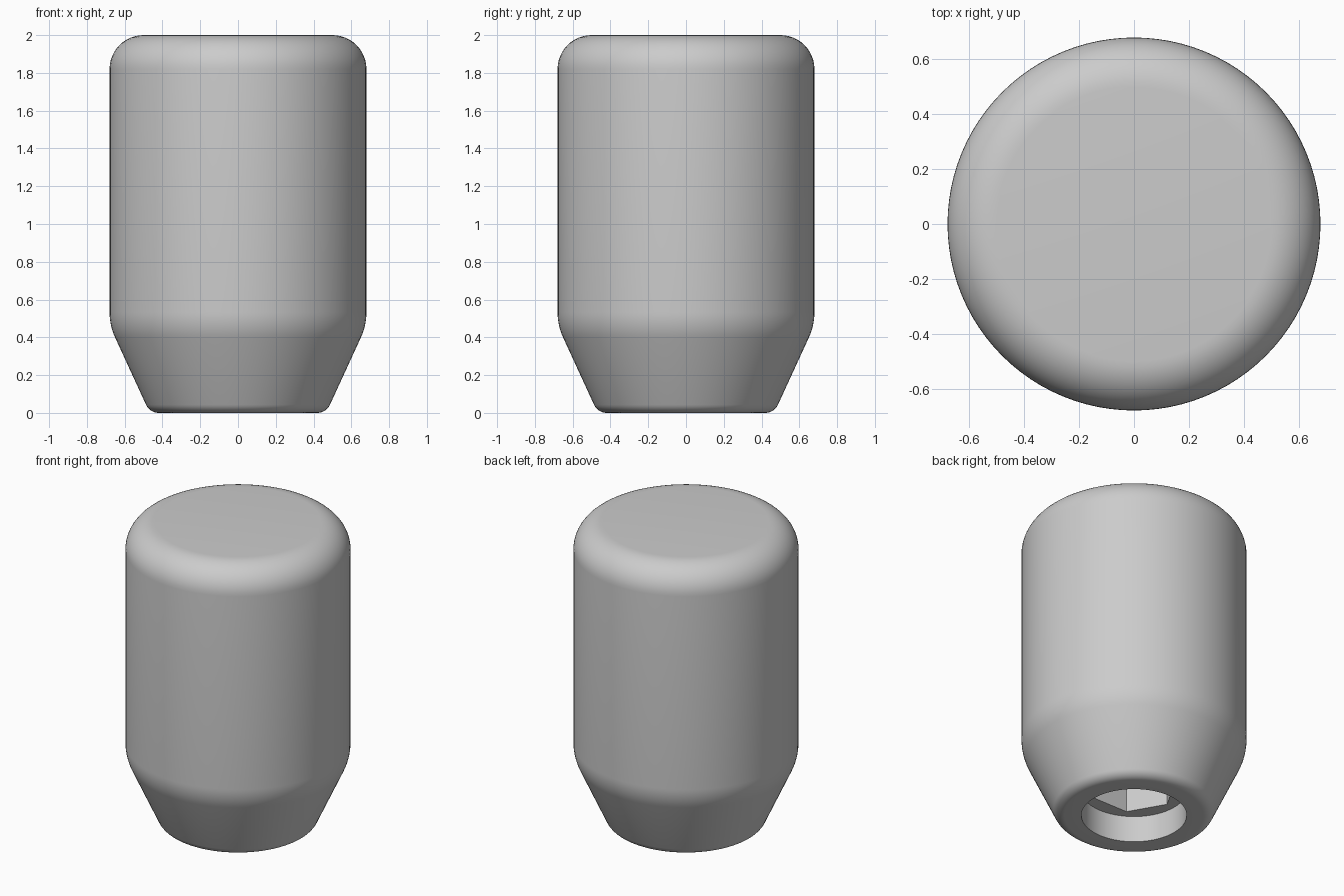
import bpy, bmesh, math

if "Cube" in bpy.data.objects:
    bpy.data.objects.remove(bpy.data.objects["Cube"])

R = 0.68            # body radius
SEG = 96            # sides of the round surfaces
HOLE_R = 0.318      # counterbore radius
STEP_Z = 0.175      # counterbore depth
HEX_R = 0.262       # socket corner radius
HEX_TOP = 1.2       # socket depth
TAPER = math.radians(24.8)


def arc(cx, cz, r, a0, a1, n):
    """Profile points along a circular arc."""
    return [(cx + r * math.cos(a0 + (a1 - a0) * i / n),
             cz + r * math.sin(a0 + (a1 - a0) * i / n)) for i in range(n + 1)]


# Outer profile: flat foot, small round, taper, soft shoulder, wall, top round
half = math.pi / 2
foot_r, shoulder_r, top_r = 0.075, 0.32, 0.18
profile = [(HOLE_R, STEP_Z), (HOLE_R, 0)]
profile += arc(0.419, foot_r, foot_r, -half, -TAPER, 8)
profile += arc(R - shoulder_r, 0.533, shoulder_r, -TAPER, 0, 8)
profile += arc(R - top_r, 2 - top_r, top_r, 0, half, 12)

bm = bmesh.new()


def ring(points):
    return [bm.verts.new(p) for p in points]


def circle(r, z, n):
    return ring([(r * math.cos(math.tau * i / n), r * math.sin(math.tau * i / n), z)
                 for i in range(n)])


def bridge(a, b):
    n = len(a)
    for i in range(n):
        j = (i + 1) % n
        bm.faces.new((a[i], a[j], b[j], b[i]))


# Knob shell
rings = [circle(r, z, SEG) for r, z in profile]
for a, b in zip(rings, rings[1:]):
    bridge(a, b)
bm.faces.new(rings[-1])

# Hexagonal socket walls and end
hex_low, hex_high = circle(HEX_R, STEP_Z, 6), circle(HEX_R, HEX_TOP, 6)
bridge(hex_high, hex_low)
bm.faces.new(hex_high[::-1])

# Ledge between the round hole and the socket
step = SEG // 6
for k in range(6):
    nxt = (k + 1) % 6
    mid = step * k + step // 2
    for i in range(step * k, step * (k + 1)):
        corner = hex_low[k] if i < mid else hex_low[nxt]
        bm.faces.new((rings[0][i], rings[0][(i + 1) % SEG], corner))
    bm.faces.new((rings[0][mid], hex_low[nxt], hex_low[k]))

bmesh.ops.recalc_face_normals(bm, faces=bm.faces[:])
mesh = bpy.data.meshes.new("knob")
bm.to_mesh(mesh)
bm.free()

grey = bpy.data.materials.new("light grey")
grey.diffuse_color = (0.6, 0.6, 0.6, 1)
grey.use_nodes = True
grey.node_tree.nodes["Principled BSDF"].inputs["Base Color"].default_value = grey.diffuse_color
mesh.materials.append(grey)
knob = bpy.data.objects.new("knob", mesh)
bpy.context.collection.objects.link(knob)
bpy.context.view_layer.objects.active = knob
knob.select_set(True)
bpy.ops.object.shade_smooth_by_angle(angle=math.radians(30))
